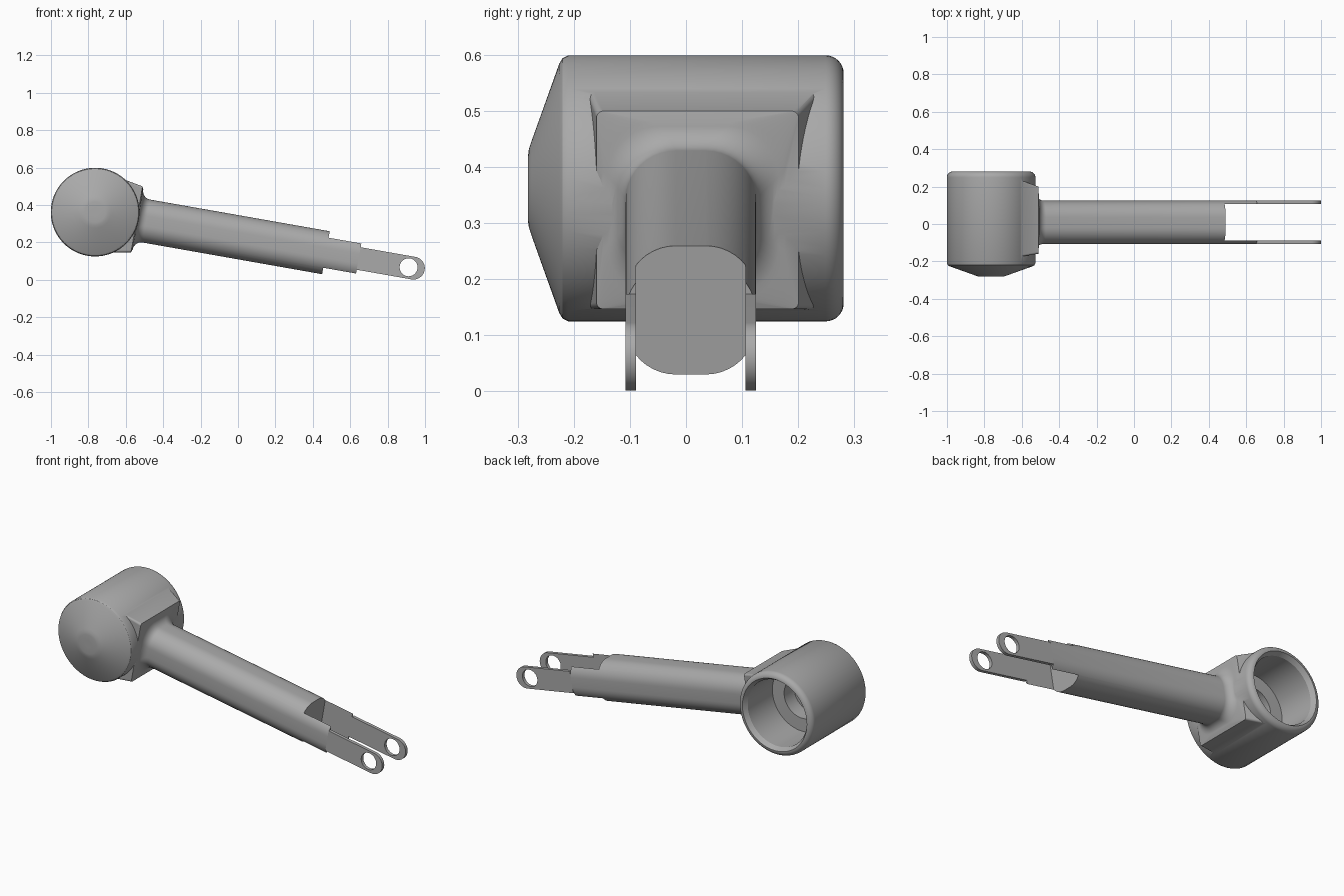
import bpy, bmesh, math
from mathutils import Matrix, Vector

if "Cube" in bpy.data.objects:
    bpy.data.objects.remove(bpy.data.objects["Cube"])

STEEL = bpy.data.materials.new("satin_grey")
STEEL.use_nodes = True
STEEL.diffuse_color = (0.40, 0.40, 0.40, 1)
STEEL.node_tree.nodes["Principled BSDF"].inputs["Base Color"].default_value = (0.40, 0.40, 0.40, 1)

# Arm frame: x runs down the sloping arm, starting at the fork root
ARM = Matrix.Translation((0.47, 0.0085, 0.145)) @ Matrix.Rotation(math.radians(10), 4, 'Y')
HUB = Matrix.Translation((-0.764, 0, 0.362))


def finish(name, bm, matrix):
    bmesh.ops.transform(bm, matrix=matrix, verts=bm.verts)
    bmesh.ops.recalc_face_normals(bm, faces=bm.faces)
    mesh = bpy.data.meshes.new(name)
    bm.to_mesh(mesh)
    bm.free()
    mesh.materials.append(STEEL)
    obj = bpy.data.objects.new(name, mesh)
    bpy.context.collection.objects.link(obj)
    return obj


def loft(name, rings, matrix):
    """Skin a list of equal-length closed rings and cap both ends."""
    bm = bmesh.new()
    loops = [[bm.verts.new(p) for p in ring] for ring in rings]
    n = len(loops[0])
    for a, b in zip(loops, loops[1:]):
        for i in range(n):
            j = (i + 1) % n
            bm.faces.new((a[i], a[j], b[j], b[i]))
    bm.faces.new(loops[0])
    bm.faces.new(loops[-1])
    return finish(name, bm, matrix)


def lathe(name, profile, matrix, steps=96):
    """Turn (radius, y) points about the y axis."""
    turns = [2 * math.pi * i / steps for i in range(steps)]
    rings = [[(r * math.cos(t), y, r * math.sin(t)) for t in turns] for r, y in profile]
    return loft(name, rings, matrix)


def section(x, mid, half_y, half_z, r, steps=10):
    """Rounded rectangle across the arm at x."""
    ring = []
    for k, (sy, sz) in enumerate([(1, 1), (-1, 1), (-1, -1), (1, -1)]):
        for i in range(steps + 1):
            a = math.pi / 2 * (k + i / steps)
            ring.append((x, mid + sy * (half_y - r) + r * math.cos(a),
                         sz * (half_z - r) + r * math.sin(a)))
    return ring


def box(name, lo, hi, matrix):
    lo, hi = Vector(lo), Vector(hi)
    bm = bmesh.new()
    bmesh.ops.create_cube(bm, size=1)
    for v in bm.verts:
        v.co = (lo + hi) / 2 + v.co * (hi - lo)
    return finish(name, bm, matrix)


def combine(obj, tool, operation):
    """Apply a boolean and discard the tool."""
    tool.hide_render = True
    mod = obj.modifiers.new(operation, 'BOOLEAN')
    mod.object, mod.operation, mod.solver = tool, operation, 'EXACT'
    graph = bpy.context.evaluated_depsgraph_get()
    mesh = bpy.data.meshes.new_from_object(obj.evaluated_get(graph))
    obj.modifiers.clear()
    obj.data = mesh
    bpy.data.objects.remove(tool)


# Housing: domed cone at the front, rounded rim at the back
outer = [(0.02, -0.282), (0.055, -0.282), (0.07, -0.28), (0.085, -0.275), (0.222, -0.226),
         (0.232, -0.22), (0.237, -0.21)]
for i in range(9):
    a = math.pi / 2 * i / 8
    outer.append((0.205 + 0.032 * math.cos(a), 0.249 + 0.032 * math.sin(a)))
body = lathe("hub_and_arm", outer, HUB)

# Arm with its mounting pad and a concave fillet into the shaft
rings = [section(-1.13, 0.022, 0.205, 0.198, 0.01),
         section(-1.027, 0.012, 0.18, 0.179, 0.012)]
for i in range(9):
    a = math.pi / 2 * i / 8
    flare = 0.045 * (1 - math.sin(a))
    rings.append(section(-1.02 + 0.045 * (1 - math.cos(a)), 0.005 * (1 - i / 8),
                         0.1165 + flare, 0.1165 + flare, 0.09))
rings.append(section(0.178, 0, 0.1165, 0.1165, 0.09))
arm = loft("arm", rings, ARM)

# Fork slot
combine(arm, box("slot_cutter", (0, -0.0975, -0.3), (0.5, 0.0975, 0.3), ARM), 'DIFFERENCE')
combine(body, arm, 'UNION')

# Stepped bore opening at the back
bore = [(0.206, 0.30), (0.206, 0.281), (0.19, 0.255), (0.19, 0.03), (0.115, 0.03),
        (0.115, -0.06), (0.06, -0.06), (0.06, -0.14)]
combine(body, lathe("bore_cutter", bore, HUB), 'DIFFERENCE')
parts = [body]

# Fork lugs with pin holes
for name, side in (("left_side_lug", 1), ("right_side_lug", -1)):
    outline = [(0.178, -0.061)]
    for i in range(25):
        a = math.pi * (i / 24 - 0.5)
        outline.append((0.475 + 0.061 * math.cos(a), 0.061 * math.sin(a)))
    outline.append((0.178, 0.061))
    lug = loft(name, [[(x, side * y, z) for x, z in outline] for y in (0.0975, 0.1165)], ARM)
    pin = lathe("pin_cutter", [(0.048, -0.3), (0.048, 0.3)],
                ARM @ Matrix.Translation((0.449, 0, 0)), 48)
    combine(lug, pin, 'DIFFERENCE')
    parts.append(lug)

# Smooth shading with crisp edges
bpy.ops.object.select_all(action='DESELECT')
for obj in parts:
    obj.select_set(True)
bpy.context.view_layer.objects.active = body
bpy.ops.object.shade_smooth_by_angle(angle=math.radians(30))
